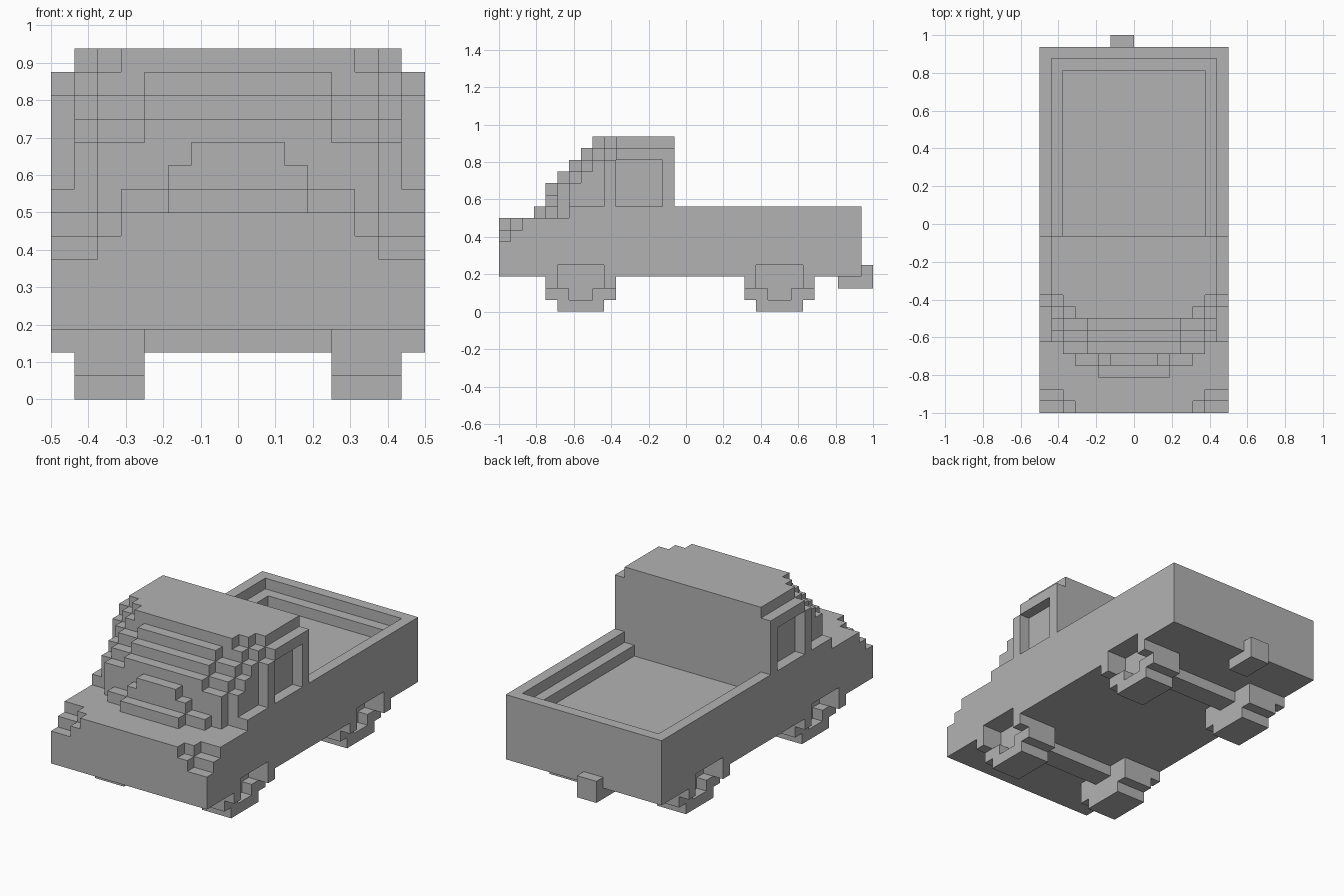
import bpy
import bmesh
import math
from itertools import product

cube = bpy.data.objects.get("Cube")
if cube:
    bpy.data.objects.remove(cube, do_unlink=True)

UNIT = 1 / 16  # size of one block

grey = bpy.data.materials.new("plain grey")
grey.use_nodes = True
grey.diffuse_color = (0.45, 0.45, 0.45, 1)
grey.node_tree.nodes["Principled BSDF"].inputs["Base Color"].default_value = grey.diffuse_color


def box(x0, x1, y0, y1, z0, z1):
    """Set of block cells inside a box, in block units."""
    return set(product(range(x0, x1), range(y0, y1), range(z0, z1)))


def wide(half, y0, y1, z0, z1):
    """Box centred on x."""
    return box(-half, half, y0, y1, z0, z1)


def sides(inner, outer, y0, y1, z0, z1):
    """Pair of boxes mirrored across x."""
    return box(inner, outer, y0, y1, z0, z1) | box(-outer, -inner, y0, y1, z0, z1)


def build(name, cells):
    """Mesh the outer skin of a set of cells, then merge flat areas."""
    bm = bmesh.new()
    verts = {}

    def vert(p):
        if p not in verts:
            verts[p] = bm.verts.new([c * UNIT for c in p])
        return verts[p]

    for cell in sorted(cells):
        for axis in range(3):
            for step in (0, 1):
                near = list(cell)
                near[axis] += 2 * step - 1
                if tuple(near) in cells:
                    continue
                u, v = (axis + 1) % 3, (axis + 2) % 3
                loop = []
                for du, dv in ((0, 0), (1, 0), (1, 1), (0, 1)):
                    p = list(cell)
                    p[axis] += step
                    p[u] += du
                    p[v] += dv
                    loop.append(vert(tuple(p)))
                bm.faces.new(loop if step else loop[::-1])
    bmesh.ops.dissolve_limit(bm, angle_limit=math.radians(1),
                             verts=bm.verts[:], edges=bm.edges[:])
    bmesh.ops.triangulate(bm, faces=[f for f in bm.faces if len(f.verts) > 4])
    mesh = bpy.data.meshes.new(name)
    bm.to_mesh(mesh)
    bm.free()
    mesh.materials.append(grey)
    bpy.context.collection.objects.link(bpy.data.objects.new(name, mesh))


AXLES = {"front": -9, "rear": 8}

# Lower body: hood, raised cowl and open cargo bed with a stepped rim
body = wide(8, -16, 15, 3, 8) | wide(8, -10, 15, 8, 9)
for half, front in ((3, -13), (5, -12), (6, -11)):
    body |= wide(half, front, -10, 8, 9)
body -= wide(7, -1, 14, 8, 9) | wide(6, -1, 13, 7, 8)
# Stepped front corners
body -= sides(6, 8, -16, -15, 6, 8) | sides(5, 6, -16, -15, 7, 8)
body -= sides(6, 8, -15, -14, 7, 8)
# Wheel arches
for y in AXLES.values():
    body -= sides(6, 8, y - 2, y + 2, 3, 4)
build("lower_body", body)

# Cab: each layer is (bottom, top, ((half width, front edge), ...))
LAYERS = (
    (9, 10, ((3, -12), (6, -11), (7, -10), (8, -7))),
    (10, 11, ((2, -12), (6, -11), (7, -10), (8, -7))),
    (11, 12, ((4, -11), (6, -10), (7, -9), (8, -7))),
    (12, 13, ((4, -10), (6, -9), (7, -8), (8, -7))),
    (13, 14, ((4, -9), (6, -8), (7, -7), (8, -6))),
    (14, 15, ((5, -8), (6, -7), (7, -6))),
)
cab = set()
for bottom, top, steps in LAYERS:
    for half, front in steps:
        cab |= wide(half, front, -1, bottom, top)
# Recessed side windows
cab -= sides(7, 8, -6, -2, 9, 13)
build("cab", cab)

# Wheels with sunken hubs, and the axles between them
for place, y in AXLES.items():
    for side, sign in (("left", 1), ("right", -1)):
        tyre = box(4, 7, y - 3, y + 3, 1, 3) | box(4, 7, y - 2, y + 2, 0, 1)
        tyre |= box(7, 8, y - 3, y - 2, 2, 3) | box(7, 8, y + 2, y + 3, 2, 3)
        tyre -= box(6, 8, y - 2, y + 2, 2, 3) | box(6, 8, y - 1, y + 1, 1, 2)
        if sign < 0:
            tyre = {(-x - 1, cy, z) for x, cy, z in tyre}
        build(f"{place}_{side}_wheel", tyre)
    build(f"{place}_axle", wide(4, y - 1, y + 1, 2, 3))

# Tow hitch, set off centre under the tail
build("tow_hitch", box(-2, 0, 13, 16, 2, 3) | box(-2, 0, 15, 16, 3, 4))
